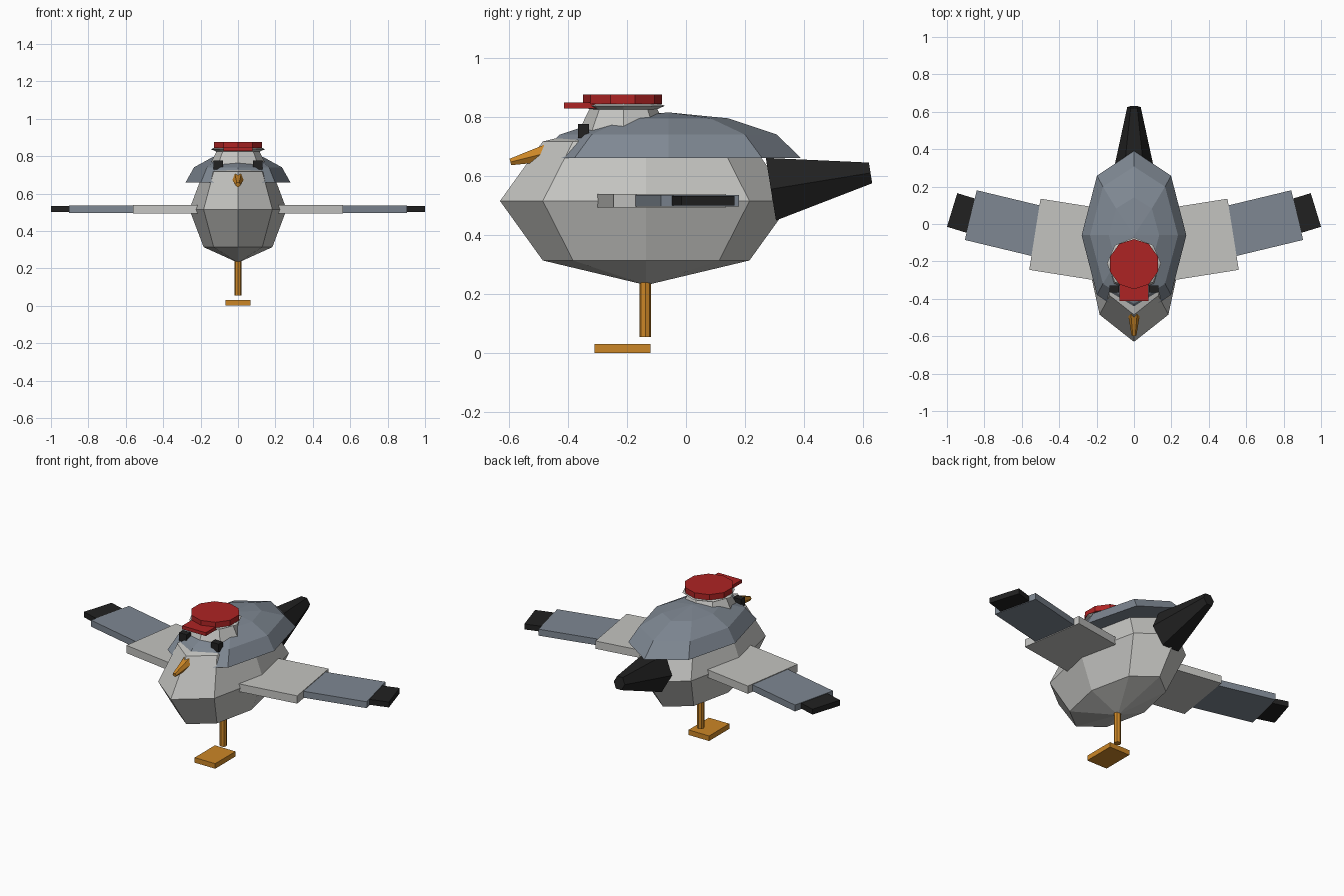
import bpy
import bmesh
from math import sin, cos, pi, atan2, radians
from mathutils import Matrix, Vector

old = bpy.data.objects.get("Cube")
if old:
    bpy.data.objects.remove(old, do_unlink=True)


def material(name, color):
    m = bpy.data.materials.new(name)
    m.use_nodes = True
    m.diffuse_color = (*color, 1)
    m.node_tree.nodes["Principled BSDF"].inputs["Base Color"].default_value = (*color, 1)
    return m


PALE = material("pale grey", (0.55, 0.55, 0.53))
SLATE = material("slate grey", (0.21, 0.245, 0.29))
BLACK = material("black", (0.015, 0.015, 0.015))
RED = material("red", (0.42, 0.017, 0.017))
ORANGE = material("orange", (0.6, 0.24, 0.02))


def finish(name, bm, mat):
    bmesh.ops.remove_doubles(bm, verts=bm.verts, dist=1e-5)
    bmesh.ops.recalc_face_normals(bm, faces=bm.faces)
    mesh = bpy.data.meshes.new(name)
    bm.to_mesh(mesh)
    bm.free()
    mesh.materials.append(mat)
    obj = bpy.data.objects.new(name, mesh)
    bpy.context.collection.objects.link(obj)
    return obj


def stack(name, mat, n, y, layers):
    """Closed solid of n-sided rings, each layer being (z, x radius, y radius)."""
    bm = bmesh.new()
    rings = [[bm.verts.new((rx * sin(2 * pi * i / n), y + ry * cos(2 * pi * i / n), z))
              for i in range(n)] for z, rx, ry in layers]
    for low, high in zip(rings, rings[1:]):
        for i in range(n):
            j = (i + 1) % n
            bm.faces.new((low[i], low[j], high[j], high[i]))
    for ring, layer in ((rings[0], layers[0]), (rings[-1], layers[-1])):
        if layer[1] > 0.001:
            bm.faces.new(ring)
    return finish(name, bm, mat)


def globe(name, mat, n, y, z, rx, ry, rz):
    angles = [radians(a) for a in (-90, -45, 0, 45, 90)]
    return stack(name, mat, n, y,
                 [(z + rz * sin(a), rx * abs(cos(a)), ry * abs(cos(a))) for a in angles])


def taper(name, mat, start, end, r1, r2, squeeze=1.0):
    """Six-sided taper between two points on the centre plane."""
    a, b = Vector(start), Vector(end)
    d = b - a
    bm = bmesh.new()
    bmesh.ops.create_cone(
        bm, cap_ends=True, segments=6, radius1=r1, radius2=r2, depth=d.length,
        matrix=Matrix.Translation((a + b) / 2) @ Matrix.Rotation(atan2(-d.y, d.z), 4, 'X')
        @ Matrix.Diagonal((squeeze, 1, 1, 1)) @ Matrix.Rotation(pi / 2, 4, 'Z'))
    return finish(name, bm, mat)


def box(name, mat, center, size, turn=0.0):
    bm = bmesh.new()
    bmesh.ops.create_cube(bm, size=1, matrix=Matrix.Translation(center)
                          @ Matrix.Rotation(turn, 4, 'Z') @ Matrix.Diagonal((*size, 1)))
    return finish(name, bm, mat)


# Body and the slate mantle over the back
globe("body", PALE, 8, -0.135, 0.515, 0.26, 0.495, 0.285)
stack("back_mantle", SLATE, 8, -0.06,
      [(0.66, 0.28, 0.45), (0.74, 0.235, 0.367), (0.795, 0.135, 0.202), (0.815, 0, 0)])

# Head, crown and cap
stack("head", PALE, 8, -0.212, [(0.70, 0.175, 0.175), (0.765, 0.145, 0.145), (0.832, 0.112, 0.112)])
globe("crown", PALE, 8, -0.212, 0.837, 0.145, 0.14, 0.026)
stack("cap", RED, 10, -0.2145, [(0.843, 0.134, 0.134), (0.876, 0.134, 0.134)])
box("cap_brim", RED, (0, -0.34, 0.838), (0.155, 0.145, 0.02))

# Beak and tail
taper("beak", ORANGE, (0, -0.47, 0.678), (0, -0.595, 0.647), 0.034, 0.013)
taper("tail", BLACK, (0, 0.2875, 0.555), (0, 0.625, 0.61), 0.124, 0.041, 0.88)

# Single leg and foot
stack("leg", ORANGE, 8, -0.138, [(0.055, 0.02, 0.02), (0.26, 0.02, 0.02)])
box("foot", ORANGE, (0, -0.215, 0.015), (0.135, 0.19, 0.03))

# Wing segments: outer edge centre, length, chord, thickness, sweep
segments = (
    ("wing_inner", PALE, (0.53, -0.055), 0.40, 0.385, 0.046, 9),
    ("wing_middle", SLATE, (0.8725, 0.0475), 0.38, 0.273, 0.038, 13.5),
    ("wing_tip", BLACK, (0.9725, 0.075), 0.14, 0.188, 0.032, 17),
)
for side, s in (("left", 1), ("right", -1)):
    for name, mat, (x, y), length, chord, thick, sweep in segments:
        a = radians(sweep)
        center = (s * (x - cos(a) * length / 2), y - sin(a) * length / 2, 0.516)
        box(f"{side}_{name}", mat, center, (length, chord, thick), s * a)
    box(f"{side}_eye", BLACK, (s * 0.105, -0.347, 0.752), (0.05, 0.038, 0.048))
